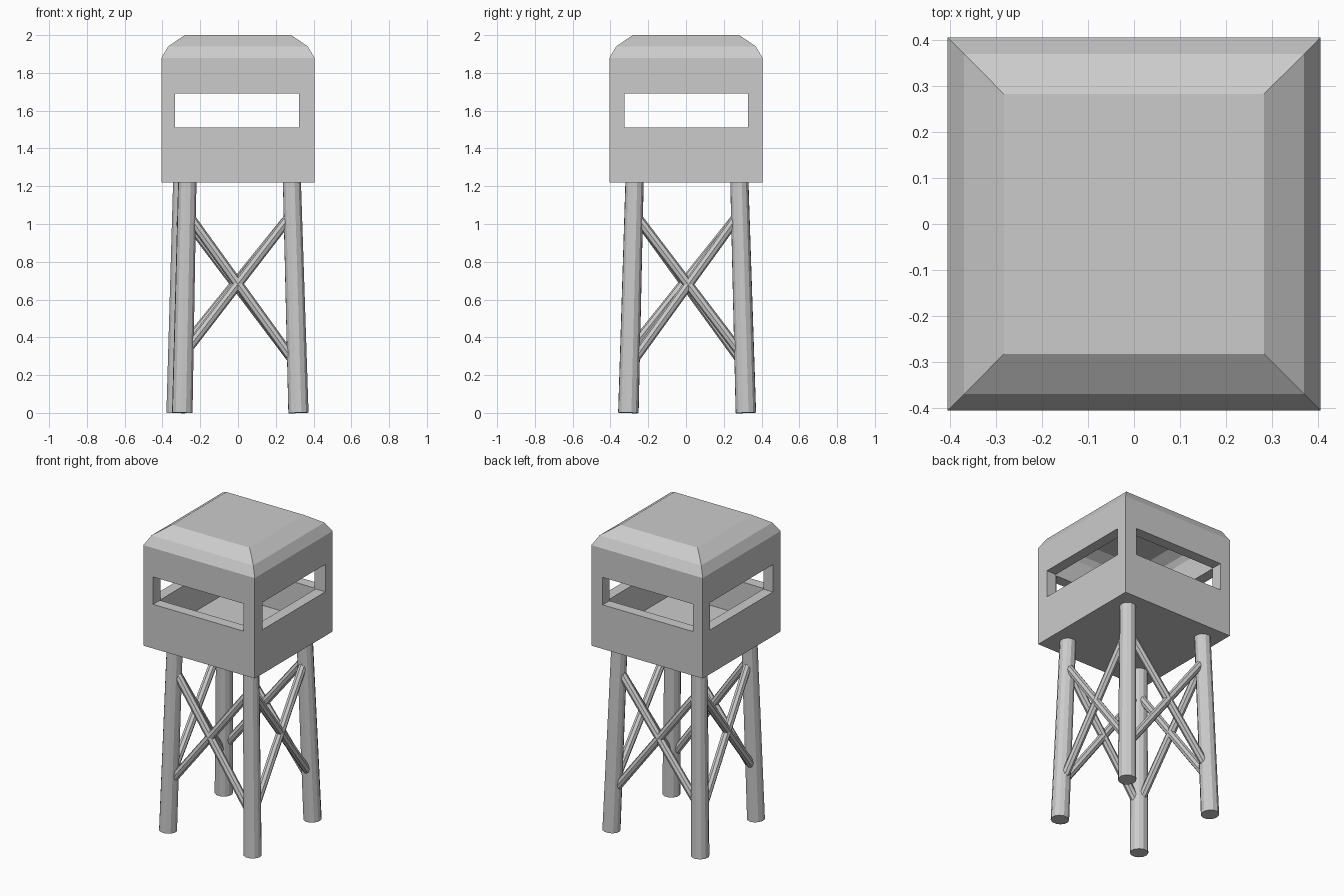
import bpy, bmesh, math
from mathutils import Vector

if "Cube" in bpy.data.objects:
    bpy.data.objects.remove(bpy.data.objects["Cube"])


def finish(bm, name):
    bmesh.ops.recalc_face_normals(bm, faces=bm.faces)
    me = bpy.data.meshes.new(name)
    bm.to_mesh(me)
    bm.free()
    ob = bpy.data.objects.new(name, me)
    bpy.context.collection.objects.link(ob)
    return ob


def square_stack(name, profile):
    """Closed solid from square rings given as (half width, z)."""
    bm = bmesh.new()
    rings = [[bm.verts.new((sx * r, sy * r, z))
              for sx, sy in ((-1, -1), (1, -1), (1, 1), (-1, 1))] for r, z in profile]
    for a, b in zip(rings, rings[1:]):
        for i in range(4):
            j = (i + 1) % 4
            bm.faces.new((a[i], a[j], b[j], b[i]))
    bm.faces.new(rings[0][::-1])
    bm.faces.new(rings[-1])
    return finish(bm, name)


def box(name, lo, hi):
    bm = bmesh.new()
    bmesh.ops.create_cube(bm, size=1)
    lo, hi = Vector(lo), Vector(hi)
    for v in bm.verts:
        v.co = (lo + hi) / 2 + v.co * (hi - lo)
    return finish(bm, name)


def pole(name, a, b, r1, r2, sides):
    a, b = Vector(a), Vector(b)
    bm = bmesh.new()
    bmesh.ops.create_cone(bm, cap_ends=True, segments=sides,
                          radius1=r1, radius2=r2, depth=(b - a).length)
    rot = (b - a).to_track_quat('Z', 'Y')
    for v in bm.verts:
        v.co = (a + b) / 2 + rot @ v.co
    return finish(bm, name)


# Cabin with bevelled roof, hollowed and cut by window slots
cabin = square_stack("cabin", [(.405, 1.22), (.405, 1.88), (.37, 1.94), (.282, 2.0)])
cutters = [
    square_stack("cabin_hollow", [(.335, 1.295), (.335, 1.85), (.315, 1.885), (.25, 1.925)]),
    box("front_back_window", (-.333, -.6, 1.51), (.322, .6, 1.69)),
    box("side_window", (-.6, -.325, 1.51), (.6, .329, 1.69)),
]
bpy.context.view_layer.objects.active = cabin
for c in cutters:
    m = cabin.modifiers.new(c.name, 'BOOLEAN')
    m.operation = 'DIFFERENCE'
    m.solver = 'EXACT'
    m.object = c
    bpy.ops.object.modifier_apply(modifier=m.name)
    bpy.data.objects.remove(c)

# Splayed legs: foot position, top position
legs = {
    "front_left": ((-.295, -.305, 0), (-.268, -.272, 1.24)),
    "front_right": ((.32, -.305, 0), (.285, -.272, 1.24)),
    "back_right": ((.32, .317, 0), (.285, .282, 1.24)),
    "back_left": ((-.325, .317, 0), (-.295, .282, 1.24)),
}
for n, (a, b) in legs.items():
    pole(n + "_leg", a, b, .055, .049, 12)


def on_leg(n, z):
    a, b = map(Vector, legs[n])
    return a.lerp(b, z / 1.24)


# Crossed braces on each side: low heights on both legs
sides = [
    ("front", "front_left", "front_right", .31, .25),
    ("right", "front_right", "back_right", .25, .29),
    ("back", "back_right", "back_left", .25, .31),
    ("left", "back_left", "front_left", .25, .33),
]
for n, p, q, zp, zq in sides:
    pole(n + "_brace_a", on_leg(p, zp), on_leg(q, 1.06), .026, .026, 8)
    pole(n + "_brace_b", on_leg(q, zq), on_leg(p, 1.06), .026, .026, 8)
